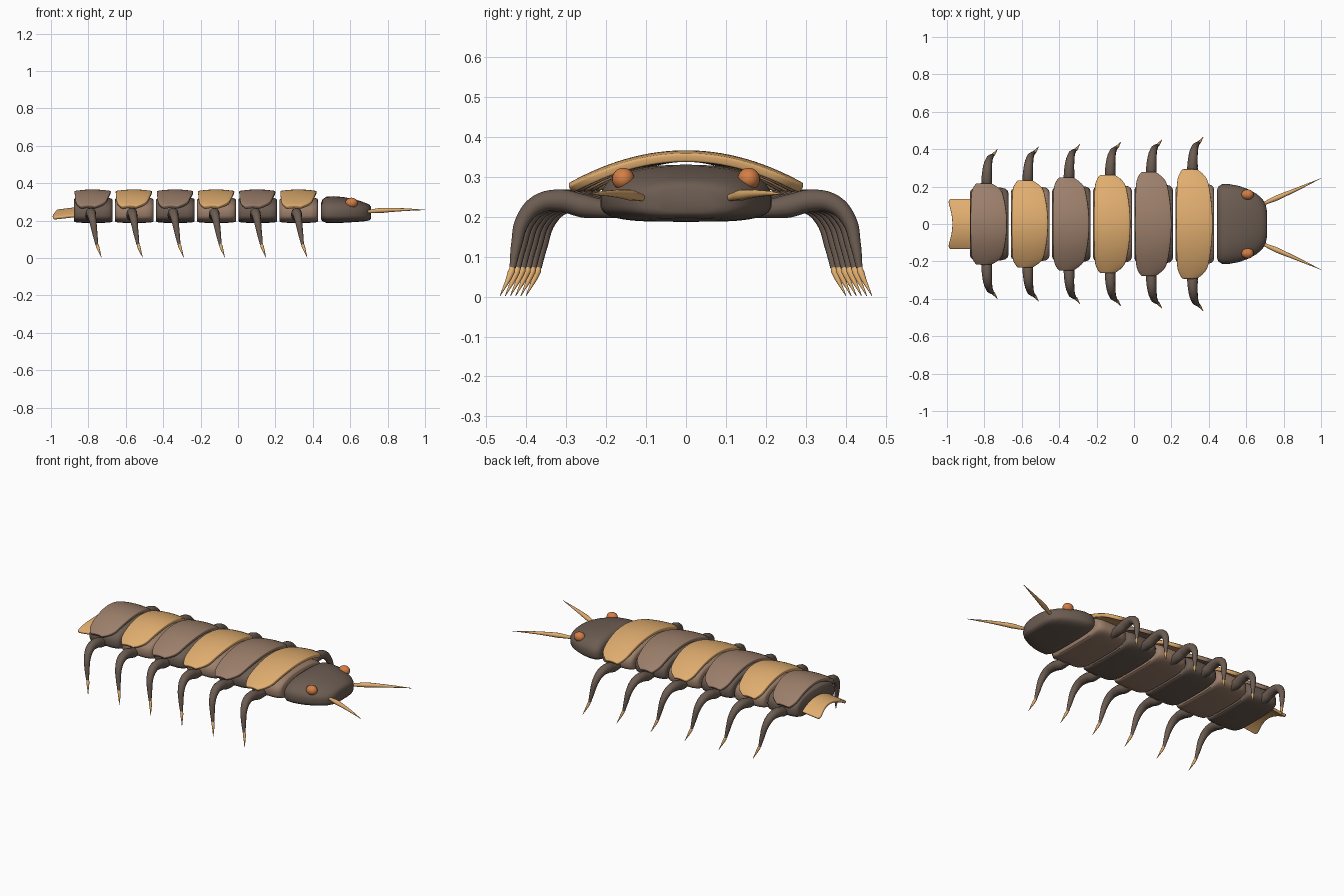
import bpy, bmesh
from math import cos, sin, pi

cube = bpy.data.objects.get("Cube")
if cube:
    bpy.data.objects.remove(cube, do_unlink=True)


def material(name, r, g, b):
    m = bpy.data.materials.new(name)
    m.use_nodes = True
    m.diffuse_color = (r, g, b, 1)
    m.node_tree.nodes["Principled BSDF"].inputs["Base Color"].default_value = (r, g, b, 1)
    return m


DARK = material("dark brown", 0.15, 0.108, 0.084)
BROWN = material("warm brown", 0.33, 0.21, 0.145)
TAN = material("tan", 0.75, 0.42, 0.16)
ORANGE = material("orange", 0.66, 0.21, 0.06)


def to_mesh(name, bm):
    mesh = bpy.data.meshes.new(name)
    bm.to_mesh(mesh)
    bm.free()
    return mesh


def link(name, mesh, mat):
    obj = bpy.data.objects.new(name, mesh)
    bpy.context.collection.objects.link(obj)
    mesh.materials.clear()
    mesh.materials.append(mat)
    for o in bpy.context.selected_objects:
        o.select_set(False)
    obj.select_set(True)
    bpy.context.view_layer.objects.active = obj
    bpy.ops.object.shade_smooth_by_angle(angle=0.7)
    return obj


def power(v, p):
    return (1 if v >= 0 else -1) * abs(v) ** p


def loft(name, stations, mat, count=48):
    """Rounded sections (x, half width, bottom, waist, top) joined along x."""
    bm = bmesh.new()
    rings = []
    for x, w, low, mid, high in stations:
        ring = []
        for i in range(count):
            c, s = cos(2 * pi * i / count), sin(2 * pi * i / count)
            p = 0.85 if s >= 0 else 0.55
            h = high - mid if s >= 0 else mid - low
            ring.append(bm.verts.new((x, w * power(c, p), mid + h * power(s, p))))
        rings.append(ring)
    for a, b in zip(rings, rings[1:]):
        for i in range(count):
            j = (i + 1) % count
            bm.faces.new((a[i], a[j], b[j], b[i]))
    bm.faces.new(rings[0])
    bm.faces.new(rings[-1])
    bmesh.ops.recalc_face_normals(bm, faces=bm.faces)
    return link(name, to_mesh(name, bm), mat)


def shell(name, rear, front, height, width, thick, mat, n=32, m=10):
    """Arched sheet; rear/front give x for t in -1..1, height gives z, width gives y."""
    bm = bmesh.new()
    grid = []
    for i in range(n + 1):
        t = -cos(pi * i / n) * 0.4 + (2 * i / n - 1) * 0.6
        row = []
        for j in range(m + 1):
            s = j / m
            x = rear(t) + (front(t) - rear(t)) * s
            row.append(bm.verts.new((x, width * t, height(t, s))))
        grid.append(row)
    for a, b in zip(grid, grid[1:]):
        for j in range(m):
            bm.faces.new((a[j], a[j + 1], b[j + 1], b[j]))
    bmesh.ops.recalc_face_normals(bm, faces=bm.faces)
    if sum(f.normal.z for f in bm.faces) < 0:
        bmesh.ops.reverse_faces(bm, faces=bm.faces)
    obj = link(name, to_mesh(name, bm), mat)
    solid = obj.modifiers.new("Thickness", "SOLIDIFY")
    solid.thickness, solid.offset = thick, -1
    bevel = obj.modifiers.new("Rounded rim", "BEVEL")
    bevel.width, bevel.segments = thick * 0.35, 3
    bevel.limit_method, bevel.angle_limit = "ANGLE", 0.9


def tube(name, points, mat):
    """Tapered round tube through points (x, y, z, radius)."""
    curve = bpy.data.curves.new(name, "CURVE")
    curve.dimensions = "3D"
    curve.bevel_depth, curve.bevel_resolution = 1, 4
    curve.resolution_u, curve.use_fill_caps = 6, True
    spline = curve.splines.new("BEZIER")
    spline.bezier_points.add(len(points) - 1)
    for bp, (x, y, z, r) in zip(spline.bezier_points, points):
        bp.co, bp.radius = (x, y, z), r
        bp.handle_left_type = bp.handle_right_type = "AUTO"
    temp = bpy.data.objects.new(name + "_path", curve)
    bpy.context.collection.objects.link(temp)
    graph = bpy.context.evaluated_depsgraph_get()
    mesh = bpy.data.meshes.new_from_object(temp.evaluated_get(graph))
    bpy.data.objects.remove(temp, do_unlink=True)
    mesh.name = name
    link(name, mesh, mat)


# Body segments with back plates and legs, from rear to front
LEG = [(-0.010, 0.18, 0.216, 0.020), (-0.012, 0.255, 0.226, 0.029), (-0.012, 0.315, 0.240, 0.028),
       (-0.008, 0.370, 0.231, 0.024), (0.000, 0.408, 0.190, 0.019), (0.010, 0.424, 0.130, 0.014),
       (0.020, 0.434, 0.072, 0.008)]
CLAW = [(0.019, 0.433, 0.078, 0.006), (0.024, 0.437, 0.062, 0.009), (0.045, 0.465, 0.002, 0.001)]
PROFILE = [(-0.103, 0.86), (-0.099, 0.92), (-0.087, 0.97), (-0.06, 1), (0.06, 1),
           (0.087, 0.97), (0.099, 0.92), (0.103, 0.86)]
for k in range(6):
    cx = -0.775 + 0.22 * k
    half = 0.22 + 0.015 * k
    body = 0.195 + 0.004 * k
    tan_plate = k % 2 == 1
    loft(f"body_segment_{k + 1}",
         [(cx + dx, body * f, 0.243 - 0.055 * f, 0.243, 0.243 + 0.08 * f) for dx, f in PROFILE],
         BROWN if tan_plate else DARK)

    def corner(t):
        return max(0, (abs(t) - 0.72) / 0.28) ** 2.5

    shell(f"back_plate_{k + 1}",
          lambda t: cx - 0.1 + 0.008 * t * t + 0.025 * corner(t),
          lambda t: cx + 0.096 - 0.040 * t * t - 0.045 * corner(t),
          lambda t, s: 0.366 - 0.083 * t * t - 0.008 * (2 * s - 1) ** 2,
          half, 0.022, TAN if tan_plate else BROWN)
    for side, label in ((1, "left"), (-1, "right")):
        for part, path, mat in (("leg", LEG, DARK), ("claw", CLAW, TAN)):
            tube(f"{label}_{part}_{k + 1}",
                 [(cx + x, side * (y - 0.013 * (5 - k)), z, r) for x, y, z, r in path], mat)

# Head
loft("head", [(0.445, 0.185, 0.205, 0.245, 0.295), (0.452, 0.202, 0.196, 0.245, 0.314),
              (0.472, 0.213, 0.188, 0.245, 0.327), (0.51, 0.213, 0.187, 0.245, 0.330),
              (0.56, 0.204, 0.188, 0.245, 0.326), (0.61, 0.186, 0.191, 0.245, 0.317),
              (0.655, 0.162, 0.194, 0.244, 0.304), (0.685, 0.135, 0.197, 0.242, 0.293),
              (0.703, 0.108, 0.201, 0.241, 0.284), (0.711, 0.070, 0.211, 0.241, 0.272)], DARK)

# Eyes and antennae
for side, label in ((1, "left"), (-1, "right")):
    bm = bmesh.new()
    bmesh.ops.create_uvsphere(bm, u_segments=24, v_segments=16, radius=0.028)
    bmesh.ops.scale(bm, vec=(1.18, 1, 1), verts=bm.verts)
    bmesh.ops.translate(bm, vec=(0.607, side * 0.157, 0.294), verts=bm.verts)
    link(f"{label}_eye", to_mesh(f"{label}_eye", bm), ORANGE)
    tube(f"{label}_antenna", [(0.685, side * 0.105, 0.246, 0.008), (0.765, side * 0.140, 0.254, 0.014),
                              (0.88, side * 0.190, 0.258, 0.008), (0.999, side * 0.244, 0.257, 0.001)], TAN)

# Tail plate with a hollowed rear edge and rounded corners
shell("tail_plate", lambda t: -0.972 - 0.030 * t * t + 0.018 * abs(t) ** 12, lambda t: -0.83,
      lambda t, s: 0.258 + 0.018 * s - 0.042 * t * t, 0.136, 0.016, TAN)
